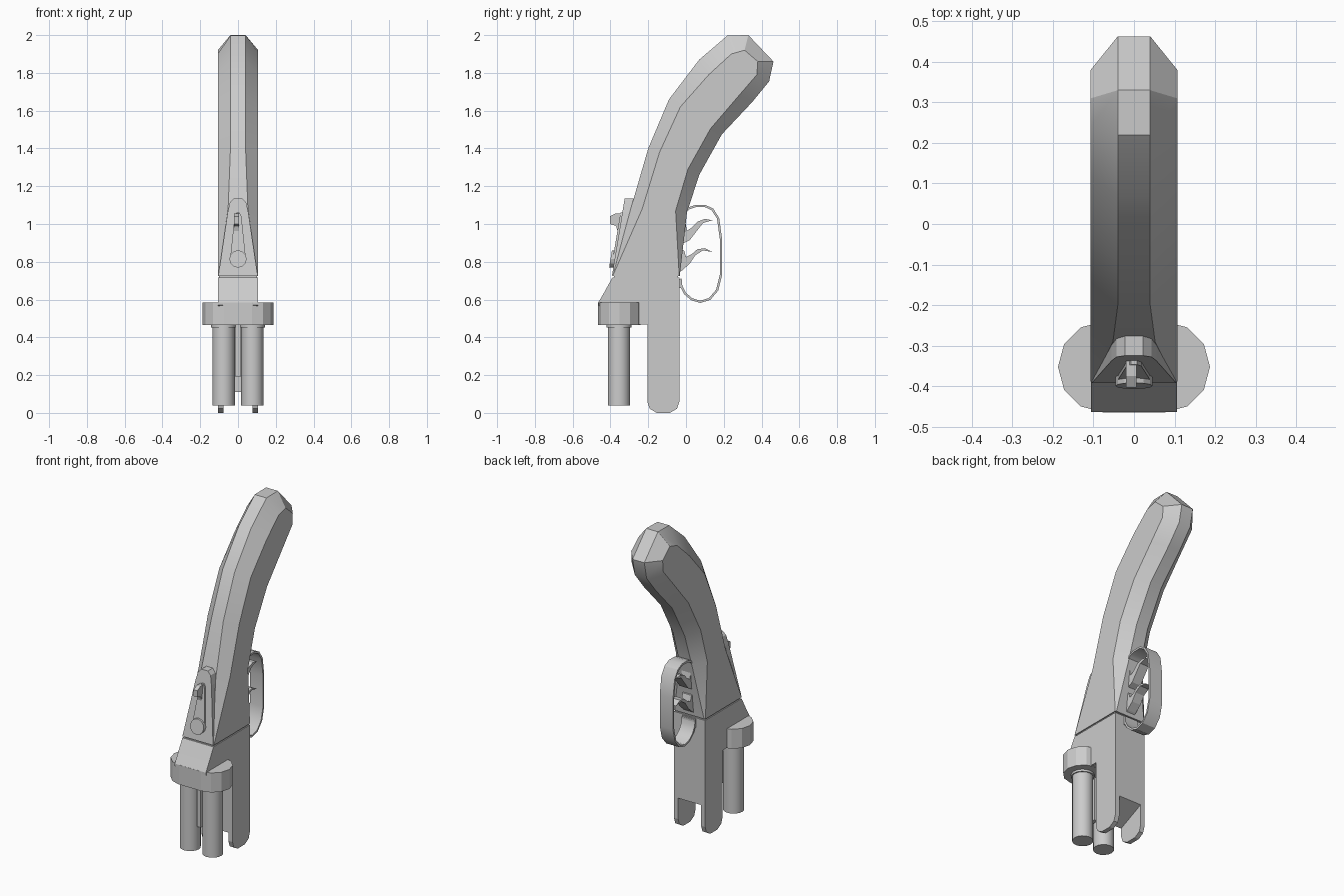
import bpy, bmesh, math

if "Cube" in bpy.data.objects:
    bpy.data.objects.remove(bpy.data.objects["Cube"])

grey = bpy.data.materials.new("plain grey")
grey.diffuse_color = (0.6, 0.6, 0.6, 1)
grey.use_nodes = True
grey.node_tree.nodes["Principled BSDF"].inputs["Base Color"].default_value = grey.diffuse_color


def make(name, verts, faces, smooth=False):
    me = bpy.data.meshes.new(name)
    me.from_pydata(verts, [], faces)
    bm = bmesh.new()
    bm.from_mesh(me)
    bmesh.ops.recalc_face_normals(bm, faces=bm.faces)
    bm.to_mesh(me)
    bm.free()
    me.materials.append(grey)
    ob = bpy.data.objects.new(name, me)
    bpy.context.collection.objects.link(ob)
    if smooth:
        bpy.ops.object.select_all(action='DESELECT')
        ob.select_set(True)
        bpy.context.view_layer.objects.active = ob
        bpy.ops.object.shade_smooth_by_angle(angle=math.radians(30))
    return ob


def prism(name, a, b, smooth=False):
    """Solid between two matching rings of points."""
    n = len(a)
    faces = [tuple(range(n)), tuple(range(n, 2 * n))]
    faces += [(i, (i + 1) % n, (i + 1) % n + n, i + n) for i in range(n)]
    return make(name, list(a) + list(b), faces, smooth)


def slab(name, yz, x0, x1):
    return prism(name, [(x0, y, z) for y, z in yz], [(x1, y, z) for y, z in yz])


def column(name, x, y, r, z0, z1, n=16):
    xy = [(x + r * math.cos(2 * math.pi * i / n), y + r * math.sin(2 * math.pi * i / n)) for i in range(n)]
    prism(name, [(*p, z0) for p in xy], [(*p, z1) for p in xy], True)


# Curved grip: chamfered rings lofted along its length
# front ridge y,z / front side y,z / back side y,z / back ridge y,z / ridge half widths
stations = [
    (-.39, .725, -.388, .725, -.036, .725, -.033, .725, .102, .100),
    (-.29, 1.09, -.232, 1.08, -.055, 1.07, .005, 1.06, .052, .042),
    (-.20, 1.40, -.14, 1.38, .01, 1.29, .07, 1.26, .04, .04),
    (-.09, 1.66, -.03, 1.62, .13, 1.505, .19, 1.475, .04, .04),
    (.07, 1.87, .12, 1.79, .28, 1.68, .35, 1.645, .04, .04),
    (.22, 1.998, .24, 1.90, .375, 1.79, .44, 1.755, .04, .04),
    (.33, 2.0, .31, 1.92, .38, 1.86, .463, 1.86, .04, .04),
]
W = .107
verts = []
for Fy, Fz, fy, fz, by, bz, By, Bz, wf, wb in stations:
    verts += [(-wf, Fy, Fz), (wf, Fy, Fz), (W, fy, fz), (W, by, bz),
              (wb, By, Bz), (-wb, By, Bz), (-W, by, bz), (-W, fy, fz)]
faces = [tuple(range(8))]
for k in range(len(stations) - 1):
    o = 8 * k
    faces += [(o + i, o + (i + 1) % 8, o + 8 + (i + 1) % 8, o + 8 + i) for i in range(8)]
o = 8 * (len(stations) - 1)
faces += [(o, o + 1, o + 4, o + 5), (o + 1, o + 2, o + 3, o + 4), (o, o + 5, o + 6, o + 7)]
make("grip", verts, faces, True)

# Thin recessed seam between grip and receiver
slab("grip_seam", [(-.38, .705), (-.043, .705), (-.043, .735), (-.38, .735)], -.1, .1)

# Receiver with rounded foot, slotted into two prongs
receiver = slab("receiver", [(-.39, .716), (-.432, .64), (-.464, .585), (-.464, .57), (-.30, .47),
                             (-.205, .467), (-.205, .06), (-.192, .022), (-.155, 0),
                             (-.085, 0), (-.048, .022), (-.035, .06), (-.035, .716)], -.106, .106)
cutter = slab("slot_cutter", [(-.25, -.1), (-.25, .09), (-.0, .205), (.0, -.1)], -.078, .078)
mod = receiver.modifiers.new("slot", 'BOOLEAN')
mod.operation = 'DIFFERENCE'
mod.solver = 'EXACT'
mod.object = cutter
bpy.context.view_layer.objects.active = receiver
bpy.ops.object.modifier_apply(modifier=mod.name)
bpy.data.objects.remove(cutter, do_unlink=True)

# Breech block with rounded ends
ring = []
for side in (1, -1):
    for i in range(7):
        a = math.radians(-90 + 30 * i) + (0 if side > 0 else math.pi)
        ring.append((side * .075 + .1125 * math.cos(a), -.3525 + .1125 * math.sin(a)))
prism("breech_block", [(*p, .465) for p in ring], [(*p, .585) for p in ring])

# Twin barrels, collars and the rib between them
for side, word in ((-1, "left"), (1, "right")):
    column(word + "_barrel", side * .076, -.355, .059, .04, .5)
    column(word + "_barrel_collar", side * .076, -.355, .066, .452, .48)
slab("barrel_rib", [(-.38, .19), (-.33, .19), (-.33, .48), (-.38, .48)], -.012, .012)

# Trigger guard: bent strip with thickness
path = [(-.01, 1.06), (.015, 1.083), (.05, 1.095), (.10, 1.096), (.14, 1.077), (.17, 1.03),
        (.185, .92), (.185, .73), (.165, .65), (.125, .603), (.075, .588), (.03, .602),
        (-.005, .632), (-.025, .67), (-.03, .71)]
outer, inner = [], []
for i, (y, z) in enumerate(path):
    p, q = path[max(i - 1, 0)], path[min(i + 1, len(path) - 1)]
    ty, tz = q[0] - p[0], q[1] - p[1]
    s = .006 / math.hypot(ty, tz)
    outer.append((y - tz * s, z + ty * s))
    inner.append((y + tz * s, z - ty * s))
H = .045
verts = [(x, *p) for a, b in zip(outer, inner) for x, p in ((-H, a), (H, a), (H, b), (-H, b))]
faces = [(0, 1, 2, 3), tuple(range(len(verts) - 4, len(verts)))]
for k in range(len(path) - 1):
    faces += [(4 * k + i, 4 * k + (i + 1) % 4, 4 * k + 4 + (i + 1) % 4, 4 * k + 4 + i) for i in range(4)]
make("trigger_guard", verts, faces, True)
slab("guard_foot", [(-.04, .66), (-.022, .66), (-.022, .706), (-.04, .706)], -H, H)

# Two triggers
slab("upper_trigger", [(-.05, .88), (-.02, .895), (.02, .915), (.055, .96), (.09, 1.005), (.14, 1.02),
                       (.10, 1.027), (.06, 1.012), (.03, .98), (.005, .965), (-.005, 1.02), (-.04, 1.02)], -.03, .03)
slab("lower_trigger", [(-.05, .735), (-.02, .755), (.02, .79), (.05, .835), (.09, .86), (.14, .852),
                       (.10, .872), (.06, .866), (.03, .84), (.0, .825), (-.01, .86), (-.05, .87)], -.03, .03)


def tang_y(z):
    return -.392 + .165 * (z - .727)


def tang_plate(name, xz, front, back):
    """Plate lying along the sloped tang."""
    prism(name, [(x, tang_y(z) - front, z) for x, z in xz], [(x, tang_y(z) + back, z) for x, z in xz])


def mirrored(half):
    return half + [(-x, z) for x, z in reversed(half)]


# Tang with opening lever, pivot disc and thumb piece
tang_plate("tang", mirrored([(.104, .727), (.055, 1.06), (.043, 1.115), (.022, 1.136)]), 0, .05)
tang_plate("lever_arm", mirrored([(.040, .83), (.018, 1.04), (.008, 1.06)]), .010, .02)
disc = [(.046 * math.cos(math.pi * i / 6), .815 + .046 * math.sin(math.pi * i / 6)) for i in range(12)]
tang_plate("lever_pivot", disc, .022, .02)
slab("thumb_piece", [(-.403, 1.0), (-.403, 1.04), (-.375, 1.055), (-.33, 1.055), (-.33, .96),
                     (-.362, .96), (-.37, .99)], -.02, .006)
